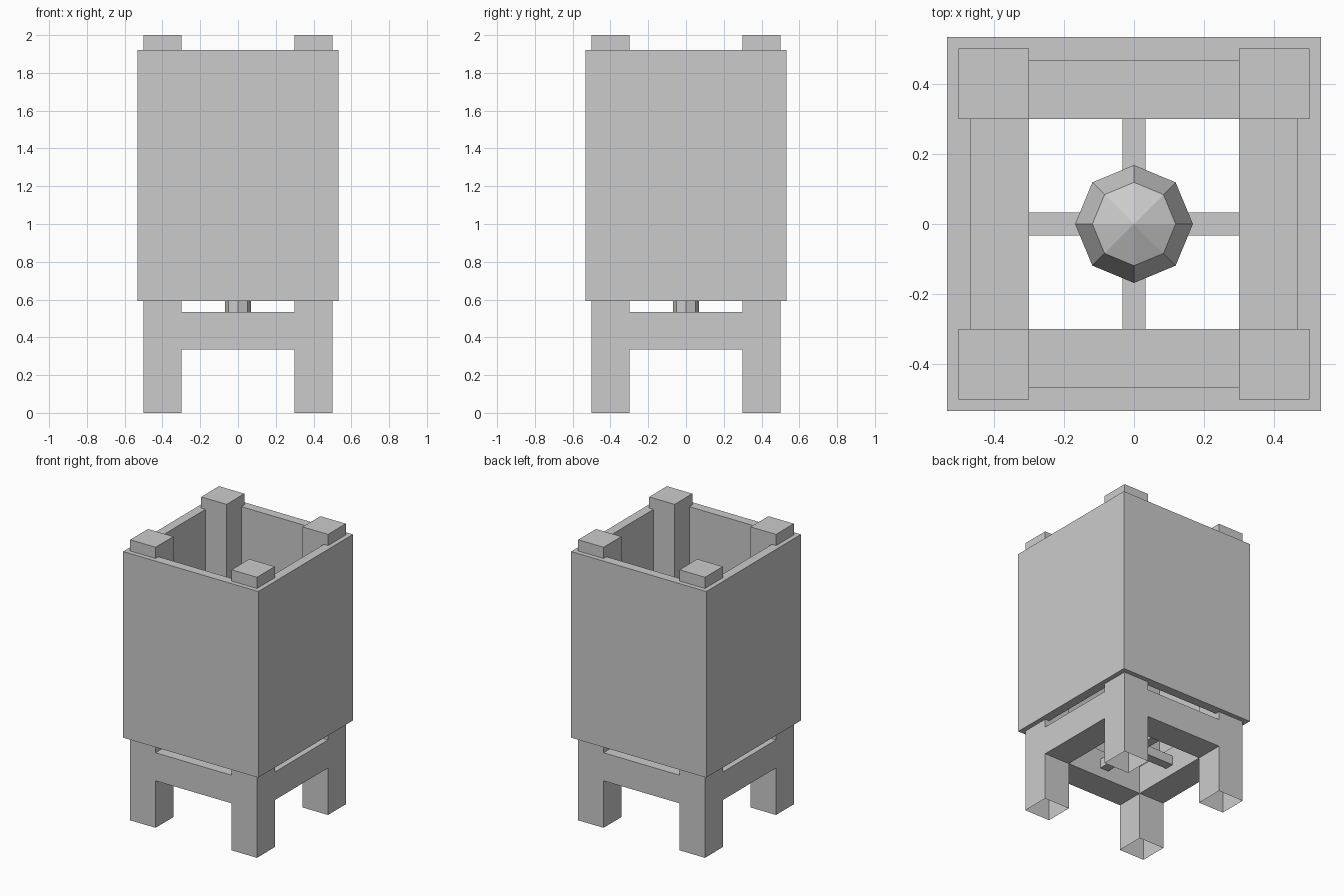
import bpy, bmesh
from mathutils import Matrix, Vector

if "Cube" in bpy.data.objects:
    bpy.data.objects.remove(bpy.data.objects["Cube"])


def finish(bm, name):
    mesh = bpy.data.meshes.new(name)
    bm.to_mesh(mesh)
    bm.free()
    obj = bpy.data.objects.new(name, mesh)
    bpy.context.collection.objects.link(obj)
    return obj


def box(name, lo, hi, open_sides=()):
    """Box between two corners, leaving out the faces that point along open_sides."""
    lo, hi = Vector(lo), Vector(hi)
    bm = bmesh.new()
    bmesh.ops.create_cube(bm, size=1, matrix=Matrix.Translation((lo + hi) / 2)
                          @ Matrix.Diagonal((*(hi - lo), 1)))
    bm.normal_update()
    gone = [f for f in bm.faces if any(f.normal.dot(Vector(s)) > 0.9 for s in open_sides)]
    bmesh.ops.delete(bm, geom=gone, context='FACES')
    return finish(bm, name)


IN, OUT = 0.3, 0.5            # inner and outer faces of posts and rails
X_ENDS = ((1, 0, 0), (-1, 0, 0))
Y_ENDS = ((0, 1, 0), (0, -1, 0))

# Corner posts, open underneath
for sx, xn in ((-1, "left"), (1, "right")):
    for sy, yn in ((-1, "front"), (1, "back")):
        cx, cy = 0.4 * sx, 0.4 * sy
        box(f"post_{yn}_{xn}", (cx - 0.1, cy - 0.1, 0), (cx + 0.1, cy + 0.1, 2),
            [(0, 0, -1)])

# Rails joining the posts
for s, xn, yn in ((-1, "left", "front"), (1, "right", "back")):
    a, b = sorted((s * IN, s * OUT))
    box(f"rail_{yn}", (-IN, a, 0.335), (IN, b, 0.535), X_ENDS)
    box(f"rail_{xn}", (a, -IN, 0.335), (b, IN, 0.535), Y_ENDS)

# Crossed bars carrying the lamp
box("cross_bar_x", (-IN, -0.033, 0.402), (IN, 0.033, 0.468), X_ENDS)
box("cross_bar_y", (-0.033, -IN, 0.402), (0.033, IN, 0.468), Y_ENDS)

# Square shade: a ring profile extruded upwards
bm = bmesh.new()
corners = ((-1, -1), (1, -1), (1, 1), (-1, 1))
outer, inner = ([bm.verts.new((x * r, y * r, 0.593)) for x, y in corners]
                for r in (0.533, 0.467))
ring = [bm.faces.new((outer[i], outer[(i + 1) % 4], inner[(i + 1) % 4], inner[i]))
        for i in range(4)]
top = bmesh.ops.extrude_face_region(bm, geom=ring, use_keep_orig=True)["geom"]
bmesh.ops.translate(bm, vec=(0, 0, 1.327),
                    verts=[v for v in top if isinstance(v, bmesh.types.BMVert)])
bmesh.ops.recalc_face_normals(bm, faces=bm.faces)
finish(bm, "shade")

# Lamp stem
STEM_LOW, BULB_Z = 0.402, 1.07
bm = bmesh.new()
bmesh.ops.create_cone(bm, cap_ends=True, segments=8, radius1=0.07, radius2=0.07,
                      depth=BULB_Z - 0.1 - STEM_LOW,
                      matrix=Matrix.Translation((0, 0, (BULB_Z - 0.1 + STEM_LOW) / 2)))
finish(bm, "lamp_stem")

# Low-poly bulb
bm = bmesh.new()
bmesh.ops.create_uvsphere(bm, u_segments=8, v_segments=4, radius=0.168,
                          matrix=Matrix.Translation((0, 0, BULB_Z)))
finish(bm, "bulb")
